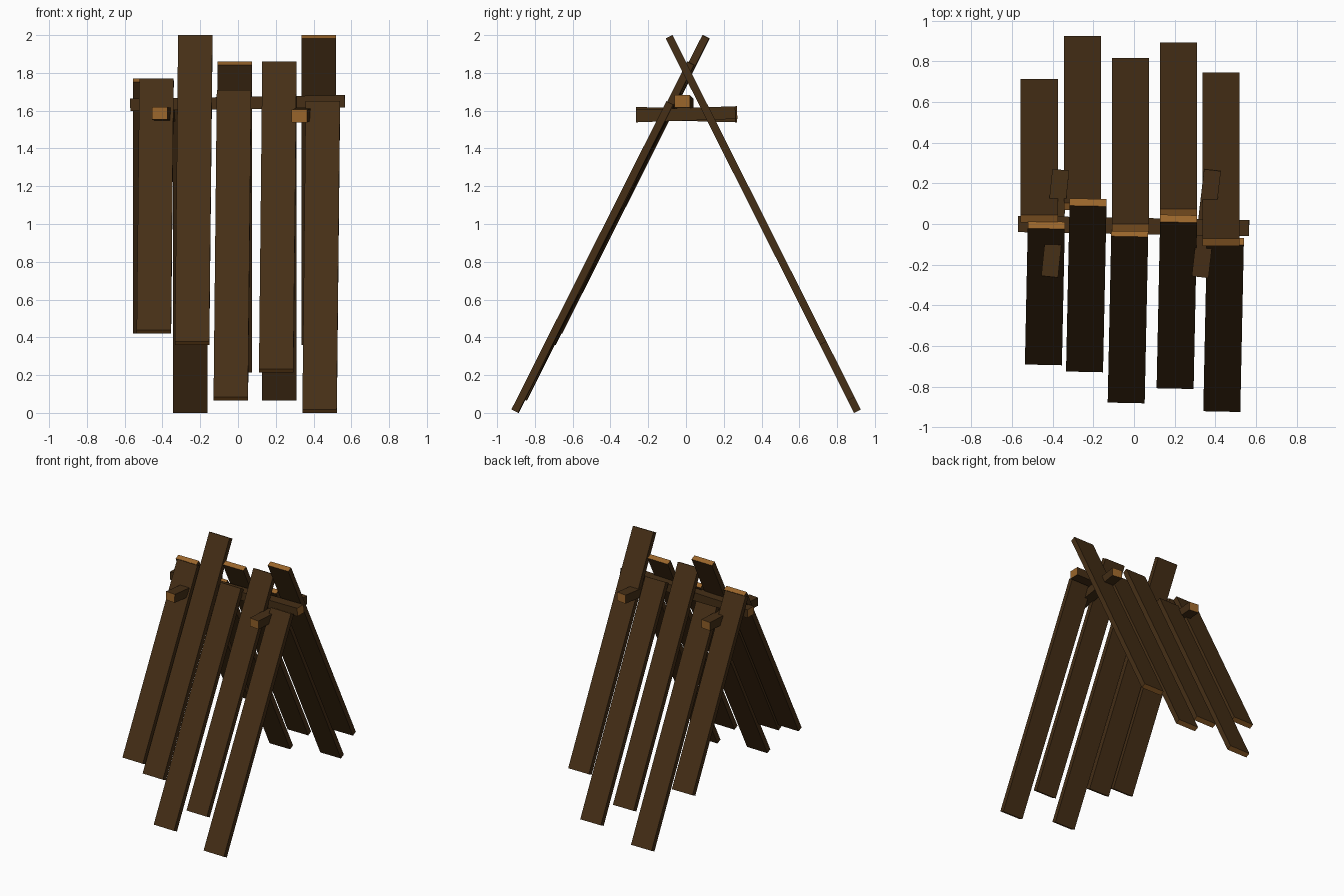
import bpy
from mathutils import Vector, Matrix

if "Cube" in bpy.data.objects:
    bpy.data.objects.remove(bpy.data.objects["Cube"])


def material(name, rgb):
    m = bpy.data.materials.new(name)
    m.diffuse_color = (*rgb, 1)
    m.use_nodes = True
    m.node_tree.nodes["Principled BSDF"].inputs["Base Color"].default_value = m.diffuse_color
    return m


bark = material("dark_wood", (0.06, 0.028, 0.008))
grain = material("end_grain", (0.32, 0.13, 0.024))


def timber(name, a, b, width, thick, side, yaw=0.0):
    """Square-cut board from a to b; side is the direction of its width."""
    a, b = Vector(a), Vector(b)
    along = (b - a).normalized()
    normal = along.cross(Vector(side)).normalized()
    across = normal.cross(along)
    bpy.ops.mesh.primitive_cube_add(size=1)
    ob = bpy.context.object
    ob.name = name
    basis = Matrix((across, normal, along)).transposed().to_4x4()
    scale = Matrix.Diagonal((width, thick, (b - a).length, 1))
    ob.data.transform(Matrix.Rotation(yaw, 4, 'Z')
                      @ Matrix.Translation((a + b) / 2) @ basis @ scale)
    ob.data.materials.append(bark)
    ob.data.materials.append(grain)
    # lighter end grain on the two cut ends
    for f in ob.data.polygons:
        if abs(f.normal.dot(Matrix.Rotation(yaw, 3, 'Z') @ along)) > 0.9:
            f.material_index = 1
    return ob


SLOPE = 0.503      # horizontal run per unit of height
T, W = 0.04, 0.182


def lean(name, rows, sign, foot, yaw=0.0):
    """Row of leaning boards: (x, lowest z, highest z) each."""
    for i, (x, z0, z1) in enumerate(rows):
        z0, z1 = z0 + 0.009, z1 - 0.009
        ends = [(x, sign * (foot - SLOPE * z), z) for z in (z0, z1)]
        timber(f"{name}_{i + 1}", *ends, W, T, (1, 0, 0), yaw)


# front boards, the whole row turned slightly
lean("front_board", [(-0.431, 0.42, 1.77), (-0.228, 0.36, 2.0),
                     (-0.02, 0.065, 1.71), (0.219, 0.215, 1.86),
                     (0.451, 0.0, 1.65)], -1, 0.90, -0.021)
# back boards
lean("back_board", [(-0.466, 0.42, 1.77), (-0.253, 0.0, 1.65),
                    (-0.018, 0.215, 1.86), (0.218, 0.065, 1.71),
                    (0.428, 0.36, 2.0)], 1, 0.912)

# ridge beam and two short cross bars under it
timber("ridge_beam", (-0.57, 0.0, 1.631), (0.566, -0.02, 1.65), 0.08, 0.065, (0, 1, 0))
timber("left_cross_bar", (-0.415, -0.26, 1.586), (-0.36, 0.266, 1.572), 0.083, 0.067, (1, 0, 0))
timber("right_cross_bar", (0.325, -0.26, 1.572), (0.386, 0.266, 1.59), 0.083, 0.067, (1, 0, 0))
